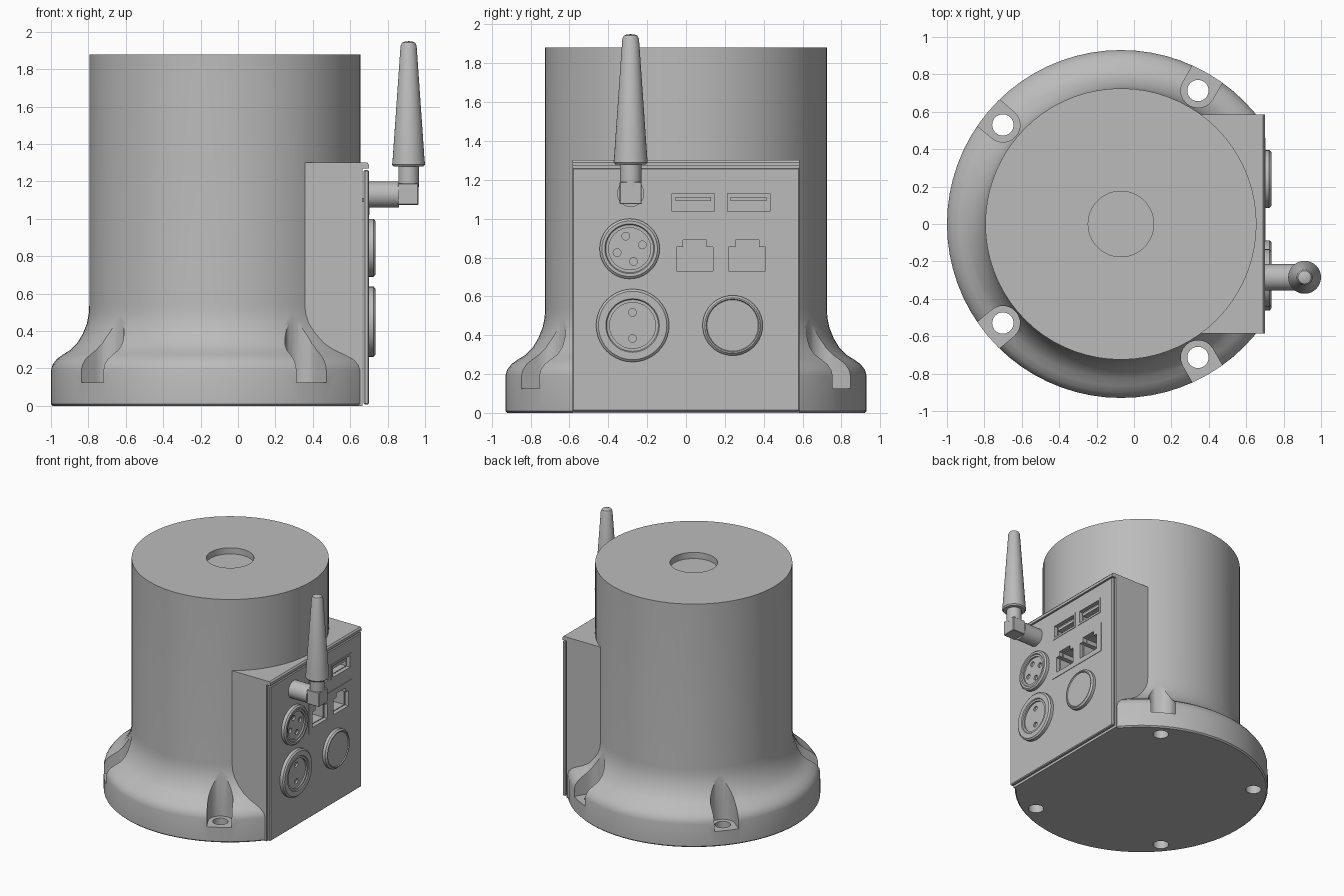
import bpy
import bmesh
from math import radians, cos, sin, pi
from mathutils import Matrix, Vector

cube = bpy.data.objects.get("Cube")
if cube:
    bpy.data.objects.remove(cube, do_unlink=True)

grey = bpy.data.materials.new("grey")
grey.use_nodes = True
colour = (0.5, 0.5, 0.5, 1)
grey.diffuse_color = colour
grey.node_tree.nodes["Principled BSDF"].inputs["Base Color"].default_value = colour

AXIS = -0.07      # x of the main cylinder's axis
FACE = 0.70       # x of the connector panel's surface


def finish(name, bm):
    bmesh.ops.remove_doubles(bm, verts=bm.verts, dist=1e-5)
    bmesh.ops.recalc_face_normals(bm, faces=bm.faces)
    mesh = bpy.data.meshes.new(name)
    bm.to_mesh(mesh)
    bm.free()
    mesh.materials.append(grey)
    obj = bpy.data.objects.new(name, mesh)
    bpy.context.collection.objects.link(obj)
    return obj


def prism(name, points, axis, low, high):
    """Extrude a 2D outline along one axis."""
    place = {"x": lambda a, b, h: (h, a, b),
             "y": lambda a, b, h: (a, h, b),
             "z": lambda a, b, h: (a, b, h)}[axis]
    bm = bmesh.new()
    face = bm.faces.new([bm.verts.new(place(a, b, low)) for a, b in points])
    top = bmesh.ops.extrude_face_region(bm, geom=[face])["geom"]
    shift = Vector(place(0, 0, high - low))
    bmesh.ops.translate(bm, vec=shift, verts=[v for v in top if isinstance(v, bmesh.types.BMVert)])
    return finish(name, bm)


def rect(a0, a1, b0, b1):
    return [(a0, b0), (a1, b0), (a1, b1), (a0, b1)]


def lathe(name, profile, centre, axis="z", steps=64):
    """Spin (radius, height) pairs that start and end on the axis."""
    bm = bmesh.new()
    verts = [bm.verts.new((r, 0, h)) for r, h in profile]
    edges = [bm.edges.new(pair) for pair in zip(verts, verts[1:])]
    bmesh.ops.spin(bm, geom=verts + edges, cent=(0, 0, 0), axis=(0, 0, 1),
                   angle=2 * pi, steps=steps, use_merge=True)
    if axis == "x":
        bm.transform(Matrix.Rotation(pi / 2, 4, "Y"))
    bm.transform(Matrix.Translation(centre))
    return finish(name, bm)


def rod(name, radius, low, high, centre, axis="z", steps=32):
    return lathe(name, [(0, low), (radius, low), (radius, high), (0, high)], centre, axis, steps)


def activate(obj):
    bpy.ops.object.select_all(action="DESELECT")
    bpy.context.view_layer.objects.active = obj
    obj.select_set(True)


def combine(obj, others, operation="DIFFERENCE", keep=False):
    activate(obj)
    for other in others:
        mod = obj.modifiers.new("cut", "BOOLEAN")
        mod.operation, mod.object, mod.solver = operation, other, "EXACT"
        bpy.ops.object.modifier_apply(modifier=mod.name)
        if not keep:
            bpy.data.objects.remove(other, do_unlink=True)


def bevel(obj, width, segments=2):
    activate(obj)
    mod = obj.modifiers.new("bevel", "BEVEL")
    mod.width, mod.segments = width, segments
    bpy.ops.object.modifier_apply(modifier=mod.name)


def smooth(obj, angle=30):
    activate(obj)
    bpy.ops.object.shade_smooth_by_angle(angle=radians(angle))


# Main body: flared foot, straight cylinder, round recess in the top
body = lathe("body", [(0, 0), (0.92, 0), (0.93, 0.01), (0.93, 0.19), (0.922, 0.22), (0.9, 0.25),
                      (0.865, 0.275), (0.825, 0.3), (0.79, 0.335), (0.76, 0.385), (0.738, 0.44),
                      (0.728, 0.49), (0.725, 0.54), (0.725, 1.88), (0.175, 1.88), (0.175, 1.83),
                      (0, 1.83)], (AXIS, 0, 0), steps=72)
combine(body, [prism("foot_cutter", rect(0.665, 1.2, -1, 1), "z", -0.1, 0.6)])

# Housing on the side, with a lip over the panel
housing = prism("housing", [(0.1, 0), (0.665, 0), (0.665, 1.27), (FACE, 1.27), (FACE, 1.29),
                            (0.69, 1.302), (0.1, 1.302)], "y", -0.585, 0.585)
combine(body, [housing], "UNION")

# Mounting slots and bolt holes
for angle in (60, 140, 220, 300):
    spin = Matrix.Rotation(radians(angle), 4, "Z")
    arc = [(0.824 - 0.092 * sin(t * pi / 12), 0.092 * cos(t * pi / 12)) for t in range(13)]
    outline = [spin @ Vector((x, y, 0)) for x, y in [(1.1, 0.092)] + arc + [(1.1, -0.092)]]
    slot = prism("slot_cutter", [(p.x + AXIS, p.y) for p in outline], "z", 0.125, 0.7)
    hole = spin @ Vector((0.824, 0, 0))
    bolt = rod("bolt_cutter", 0.057, -0.1, 0.3, (hole.x + AXIS, hole.y, 0))
    combine(body, [slot, bolt])

# Connector panel with sockets
panel = prism("panel", rect(-0.585, 0.585, 0.008, 1.262), "x", 0.672, FACE)
bevel(panel, 0.006, 1)
sockets = []
for y in (-0.09, 0.195):
    frame = prism("small_socket_frame", rect(y, y + 0.255, 1.02, 1.145), "x", 0.68, FACE + 0.004)
    opening = prism("small_socket_cutter", rect(y + 0.018, y + 0.237, 1.036, 1.13), "x", 0.59, 0.75)
    combine(frame, [opening], keep=True)
    prism("socket_tongue", rect(y + 0.035, y + 0.22, 1.09, 1.112), "x", 0.585, 0.685)
    sockets.append(opening)

frame = prism("network_frame", rect(-0.095, 0.46, 0.69, 0.93), "x", 0.68, FACE + 0.004)
for y in (-0.05, 0.22):
    step = [(0, 0.73), (0.19, 0.73), (0.19, 0.855), (0.155, 0.855), (0.155, 0.89),
            (0.035, 0.89), (0.035, 0.855), (0, 0.855)]
    opening = prism("network_cutter", [(y + a, z) for a, z in step], "x", 0.55, 0.75)
    combine(frame, [opening], keep=True)
    sockets.append(opening)
combine(panel, sockets, keep=True)
combine(body, sockets)
smooth(body)


# Round connectors
def connector(name, y, z, radius, inner, pins):
    obj = lathe(name, [(0, 0.68), (radius, 0.68), (radius, 0.725), (radius - 0.012, 0.735),
                       (inner + 0.02, 0.735), (inner + 0.015, 0.728), (inner, 0.728),
                       (inner, 0.716), (0, 0.716)], (0, y, z), "x", 40)
    combine(obj, [rod("pin_cutter", 0.02, 0.702, 0.75, (0, y + a, z + b), "x", 16)
                  for a, b in pins])
    smooth(obj)


connector("four_pin_connector", -0.29, 0.845, 0.155, 0.108,
          [(-0.02, 0.065), (0.065, 0.02), (0.02, -0.065), (-0.065, -0.02)])
connector("two_pin_connector", -0.275, 0.45, 0.188, 0.118, [(0, 0.067), (0, -0.067)])
smooth(lathe("round_button", [(0, 0.68), (0.155, 0.68), (0.155, 0.723), (0.143, 0.735), (0.136, 0.735),
                              (0.132, 0.728), (0, 0.728)], (0, 0.24, 0.45), "x", 40))

# Antenna with its elbow joint
smooth(rod("antenna_mount", 0.07, 0.68, 0.862, (0, -0.285, 1.13), "x"))
elbow = prism("antenna_elbow", rect(-0.342, -0.228, 1.075, 1.19), "x", 0.855, 0.965)
bevel(elbow, 0.004, 1)
smooth(rod("antenna_stem", 0.055, 1.17, 1.3, (0.912, -0.285, 0)))
smooth(lathe("antenna", [(0, 1.28), (0.08, 1.28), (0.088, 1.29), (0.085, 1.32), (0.043, 1.925),
                         (0.035, 1.942), (0.02, 1.948), (0, 1.95)], (0.912, -0.285, 0), steps=32), 40)
